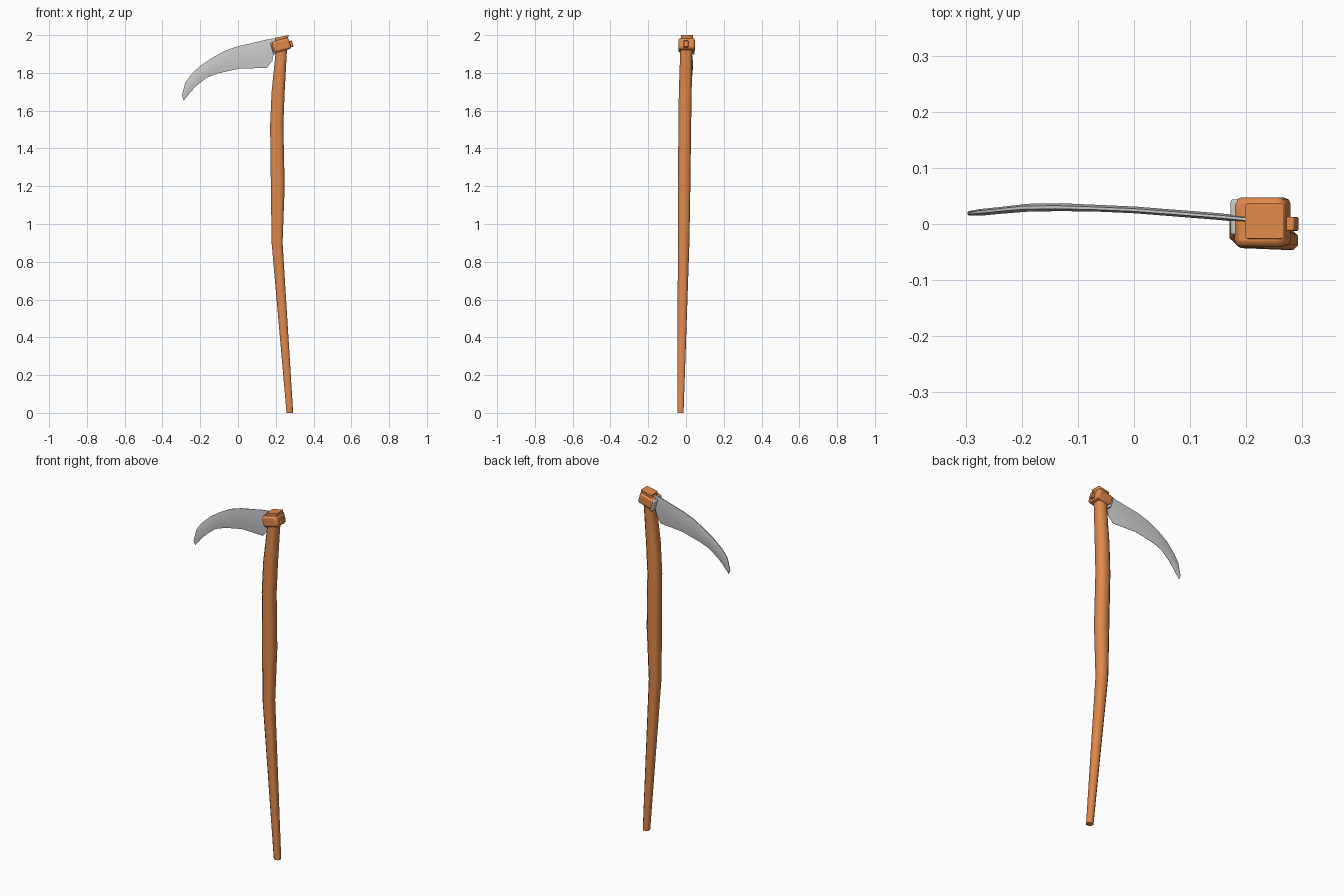
import bpy, bmesh, math

if "Cube" in bpy.data.objects:
    bpy.data.objects.remove(bpy.data.objects["Cube"])


def paint(obj, mat):
    if mat:
        obj.data.materials.append(mat)
    bpy.ops.object.select_all(action='DESELECT')
    bpy.context.view_layer.objects.active = obj
    obj.select_set(True)
    bpy.ops.object.shade_smooth_by_angle(angle=math.radians(50))


def loft(name, rings, mat=None):
    bm = bmesh.new()
    loops = [[bm.verts.new(p) for p in r] for r in rings]
    n = len(loops[0])
    for a, b in zip(loops, loops[1:]):
        for i in range(n):
            j = (i + 1) % n
            bm.faces.new((a[i], a[j], b[j], b[i]))
    bm.faces.new(loops[0][::-1])
    bm.faces.new(loops[-1])
    bmesh.ops.recalc_face_normals(bm, faces=bm.faces)
    me = bpy.data.meshes.new(name)
    bm.to_mesh(me)
    bm.free()
    obj = bpy.data.objects.new(name, me)
    bpy.context.collection.objects.link(obj)
    paint(obj, mat)
    return obj


def box(name, loc, size, tilt, bevel, mat=None):
    bpy.ops.mesh.primitive_cube_add(size=1, location=loc, rotation=(0, tilt, 0))
    obj = bpy.context.object
    obj.name = name
    obj.scale = size
    bpy.ops.object.transform_apply(location=False, rotation=False, scale=True)
    mod = obj.modifiers.new("bevel", 'BEVEL')
    mod.width, mod.segments = bevel, 2
    paint(obj, mat)
    return obj


wood = bpy.data.materials.new("wood")
wood.diffuse_color = (0.75, 0.25, 0.07, 1)
wood.use_nodes = True
wood.node_tree.nodes["Principled BSDF"].inputs["Base Color"].default_value = wood.diffuse_color


# handle: chamfered square section swept along a bent path
def handle_ring(z, x0, x1, y0, y1, slope=0.0, k=0.55):
    cx, cy, hx, hy = (x0 + x1) / 2, (y0 + y1) / 2, (x1 - x0) / 2, (y1 - y0) / 2
    unit = [(1, -k), (1, k), (k, 1), (-k, 1), (-1, k), (-1, -k), (-k, -1), (k, -1)]
    return [(cx + u * hx, cy + v * hy, z + u * hx * slope) for u, v in unit]


loft("handle", [
    handle_ring(0.00, 0.257, 0.292, -0.046, -0.013),
    handle_ring(0.90, 0.178, 0.236, -0.043, 0.018),
    handle_ring(1.20, 0.174, 0.247, -0.043, 0.023),
    handle_ring(1.52, 0.170, 0.240, -0.040, 0.027),
    handle_ring(1.70, 0.178, 0.247, -0.038, 0.030),
    handle_ring(1.90, 0.198, 0.258, -0.031, 0.033, 0.1),
    handle_ring(1.993, 0.198, 0.267, -0.026, 0.037, 0.2, 0.9),
], wood)

# collar with its wedge peg
tilt = math.radians(-15)
box("collar", (0.2290, 0.003, 1.946), (0.094, 0.088, 0.062), tilt, 0.012, wood)
box("wedge_peg", (0.273, 0.0, 1.951), (0.034, 0.025, 0.034), tilt, 0.003, wood)

# blade tang seated against the collar
box("blade_tang", (0.188, 0.012, 1.930), (0.018, 0.064, 0.066), tilt, 0.005)


# blade: thin lens section between spine and cutting edge
def blade_ring(tx, tz, bx, bz, y, t):
    pts = [(0, 0.4), (0.3, 1), (0.7, 0.7), (1, 0.1), (1, -0.1), (0.7, -0.7), (0.3, -1), (0, -0.4)]
    return [(tx + (bx - tx) * f, y + s * t, tz + (bz - tz) * f) for f, s in pts]


loft("blade", [
    blade_ring(0.205, 1.985, 0.182, 1.865, 0.008, 0.006),
    blade_ring(0.155, 1.977, 0.152, 1.826, 0.013, 0.006),
    blade_ring(0.000, 1.941, 0.010, 1.823, 0.025, 0.006),
    blade_ring(-0.070, 1.917, -0.045, 1.811, 0.028, 0.006),
    blade_ring(-0.140, 1.878, -0.108, 1.797, 0.030, 0.007),
    blade_ring(-0.200, 1.837, -0.165, 1.775, 0.029, 0.007),
    blade_ring(-0.250, 1.789, -0.218, 1.733, 0.024, 0.006),
    blade_ring(-0.280, 1.747, -0.250, 1.700, 0.021, 0.006),
    blade_ring(-0.297, 1.680, -0.288, 1.653, 0.019, 0.004),
])
